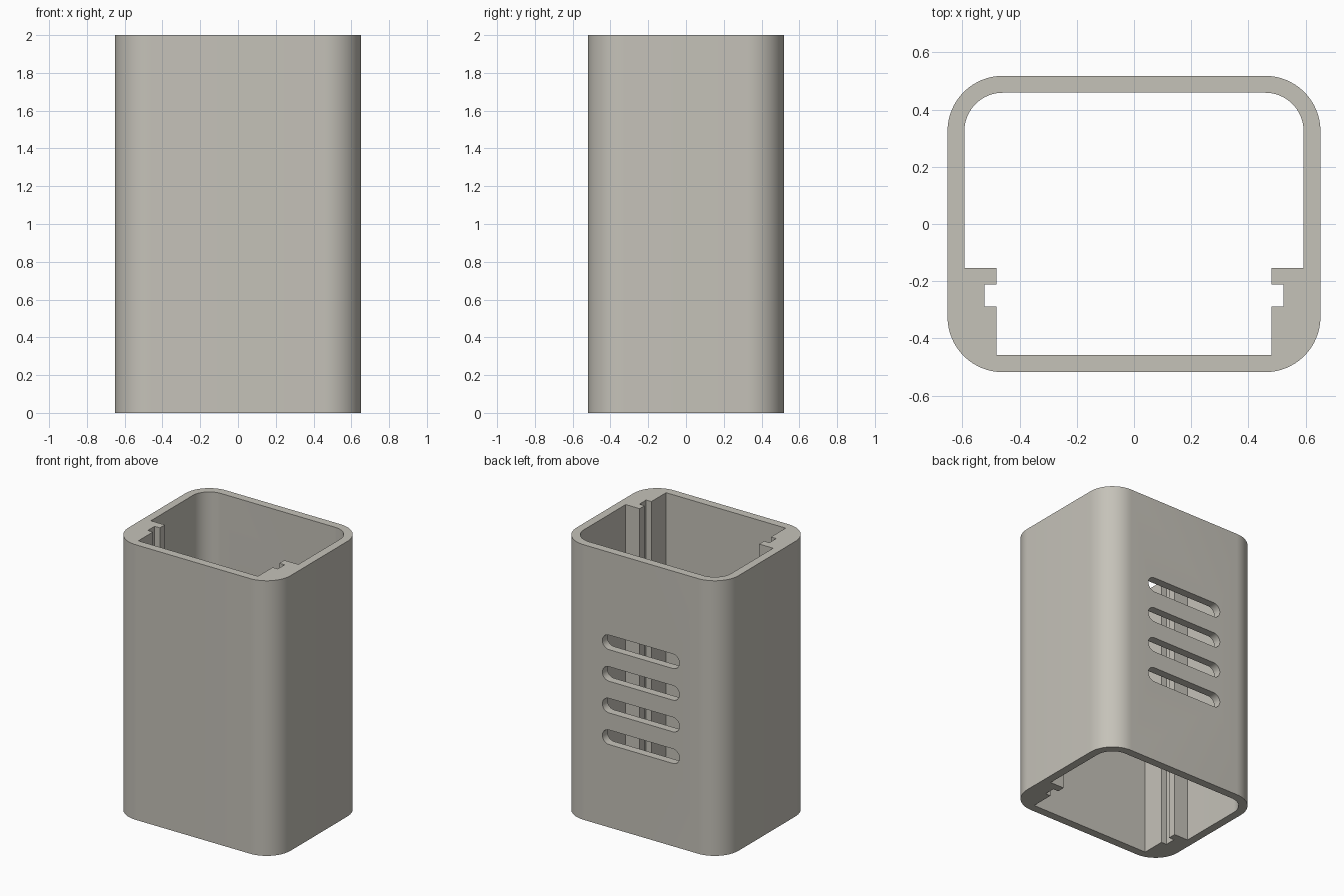
import bpy, bmesh, math
from mathutils import Matrix, Vector

if "Cube" in bpy.data.objects:
    bpy.data.objects.remove(bpy.data.objects["Cube"])

shell_grey = bpy.data.materials.new("warm_grey_plastic")
shell_grey.diffuse_color = (0.56, 0.54, 0.485, 1)
shell_grey.use_nodes = True
shell_grey.node_tree.nodes["Principled BSDF"].inputs["Base Color"].default_value = shell_grey.diffuse_color


def arc(cx, cy, r, start, end, n=16):
    """Points along an arc, angles in degrees."""
    return [(cx + r * math.cos(math.radians(start + (end - start) * i / n)),
             cy + r * math.sin(math.radians(start + (end - start) * i / n)))
            for i in range(n + 1)]


def prism(name, outline, low, high, matrix=Matrix()):
    """Extrude a counter-clockwise outline between two levels."""
    bm = bmesh.new()
    face = bm.faces.new([bm.verts.new((x, y, low)) for x, y in outline])
    top = bmesh.ops.extrude_face_region(bm, geom=[face])["geom"]
    bmesh.ops.translate(bm, vec=Vector((0, 0, high - low)),
                        verts=[g for g in top if isinstance(g, bmesh.types.BMVert)])
    bmesh.ops.transform(bm, matrix=matrix, verts=bm.verts)
    bmesh.ops.recalc_face_normals(bm, faces=bm.faces)
    mesh = bpy.data.meshes.new(name)
    bm.to_mesh(mesh)
    bm.free()
    mesh.materials.append(shell_grey)
    obj = bpy.data.objects.new(name, mesh)
    bpy.context.collection.objects.link(obj)
    return obj


# Outer body: rounded rectangle
HX, HY, R = 0.652, 0.518, 0.193
cx, cy = HX - R, HY - R
outer = (arc(cx, cy, R, 0, 90) + arc(-cx, cy, R, 90, 180)
         + arc(-cx, -cy, R, 180, 270) + arc(cx, -cy, R, 270, 360))
shell = prism("enclosure_shell", outer, 0, 2)

# Inner cavity: rounded at the back, with grooved rails near the front
WALL = 0.059
half = [(0.481, -0.458), (0.481, -0.289), (0.523, -0.289), (0.523, -0.211),
        (0.481, -0.211), (0.481, -0.154), (HX - WALL, -0.154)]
half += arc(cx, cy, R - WALL, 0, 90)
cavity = prism("cavity_cutter", half + [(-x, y) for x, y in reversed(half)], -0.1, 2.1)

# Four rounded ventilation slots through the back wall
SLOT_X, SLOT_R = 0.31, 0.053
slot = (arc(SLOT_X - SLOT_R, 0, SLOT_R, -90, 90, 12)
        + arc(SLOT_R - SLOT_X, 0, SLOT_R, 90, 270, 12))
cutters = [cavity]
for i in range(4):
    place = Matrix.Translation((0, 0, 0.655 + 0.23 * i)) @ Matrix.Rotation(math.pi / 2, 4, 'X')
    cutters.append(prism(f"vent_slot_cutter_{i + 1}", slot, -0.7, -0.3, place))

# Cut the openings and bake the result
for cutter in cutters:
    mod = shell.modifiers.new(cutter.name, 'BOOLEAN')
    mod.operation, mod.solver, mod.object = 'DIFFERENCE', 'EXACT', cutter
    cutter.hide_render = True
bpy.context.view_layer.update()
graph = bpy.context.evaluated_depsgraph_get()
result = bpy.data.meshes.new_from_object(shell.evaluated_get(graph))
shell.modifiers.clear()
shell.data = result
for cutter in cutters:
    bpy.data.objects.remove(cutter)

# Smooth rounded corners, crisp edges
bpy.context.view_layer.objects.active = shell
shell.select_set(True)
bpy.ops.object.shade_smooth_by_angle(angle=math.radians(30))
